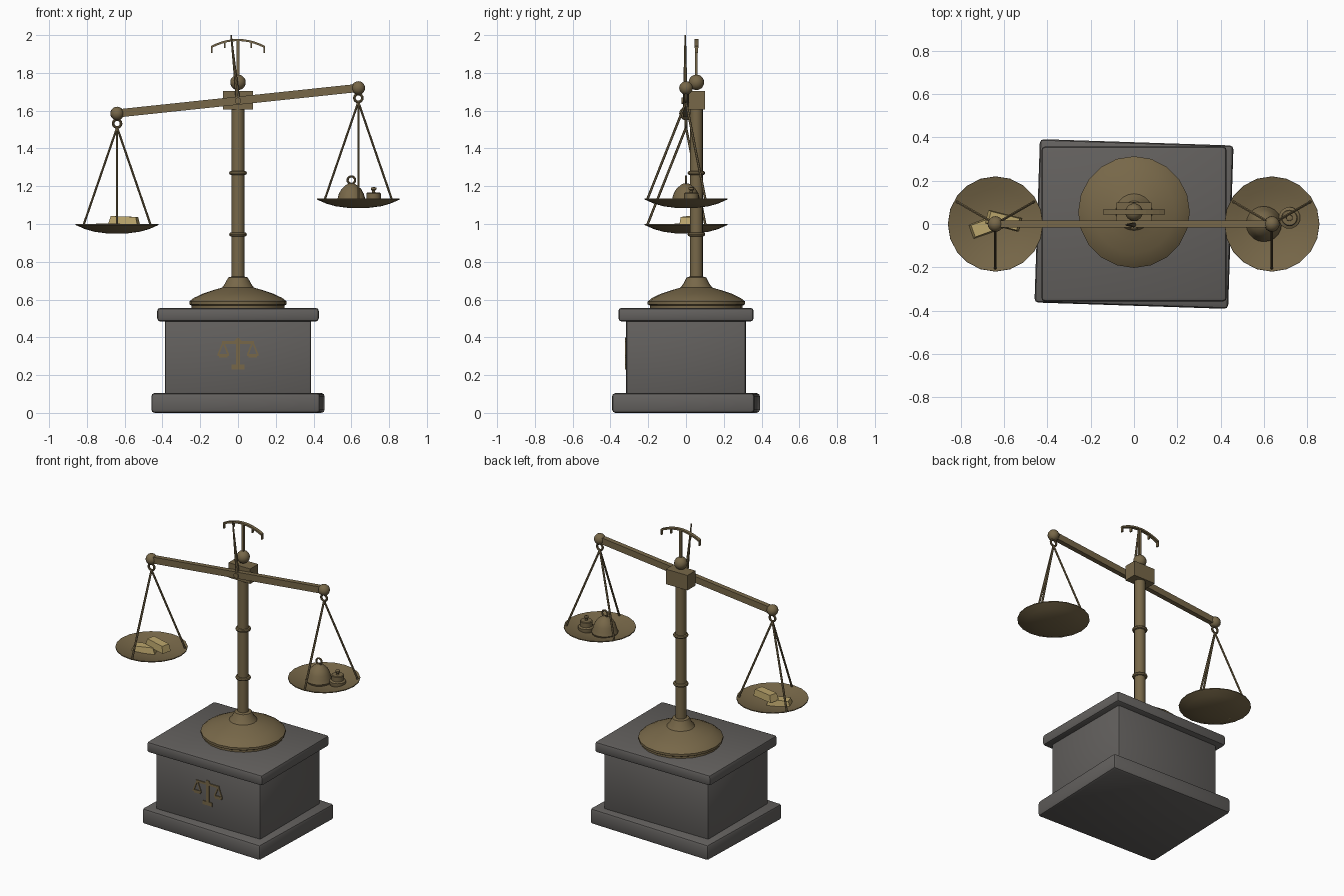
import bpy, bmesh, math
from math import radians, sin, cos, pi
from mathutils import Vector, Matrix

old = bpy.data.objects.get("Cube")
if old:
    bpy.data.objects.remove(old, do_unlink=True)


def material(name, rgb):
    m = bpy.data.materials.new(name)
    m.use_nodes = True
    m.diffuse_color = (*rgb, 1)
    bsdf = next(n for n in m.node_tree.nodes if n.type == 'BSDF_PRINCIPLED')
    bsdf.inputs["Base Color"].default_value = (*rgb, 1)
    return m


STONE = material("grey_stone", (0.125, 0.118, 0.112))
BRONZE = material("bronze", (0.185, 0.137, 0.066))
GOLD = material("pale_gold", (0.5, 0.38, 0.15))


def finish(bm, name, mat, loc=(0, 0, 0), rot=(0, 0, 0), smooth=True):
    bmesh.ops.recalc_face_normals(bm, faces=bm.faces)
    mesh = bpy.data.meshes.new(name)
    bm.to_mesh(mesh)
    bm.free()
    mesh.materials.append(mat)
    ob = bpy.data.objects.new(name, mesh)
    ob.location, ob.rotation_euler = loc, rot
    bpy.context.collection.objects.link(ob)
    if smooth:
        bpy.ops.object.select_all(action='DESELECT')
        ob.select_set(True)
        bpy.context.view_layer.objects.active = ob
        bpy.ops.object.shade_smooth_by_angle(angle=radians(35))
    return ob


def lathe(name, profile, mat, loc, sides=20, rot=(0, 0, 0)):
    """Spin (radius, height) points round the local z axis."""
    bm = bmesh.new()
    vs = [bm.verts.new((r, 0, z)) for r, z in profile]
    es = [bm.edges.new(p) for p in zip(vs, vs[1:])]
    bmesh.ops.spin(bm, geom=vs + es, axis=(0, 0, 1), cent=(0, 0, 0),
                   angle=2 * pi, steps=sides, use_merge=True)
    bmesh.ops.remove_doubles(bm, verts=bm.verts, dist=1e-5)
    return finish(bm, name, mat, loc, rot)


def box(name, size, mat, loc, rot=(0, 0, 0), bevel=0, taper=1):
    bm = bmesh.new()
    bmesh.ops.create_cube(bm, size=1)
    for v in bm.verts:
        k = taper if v.co.z > 0 else 1
        v.co = Vector((v.co.x * size[0] * k, v.co.y * size[1] * k, v.co.z * size[2]))
    if bevel:
        bmesh.ops.bevel(bm, geom=bm.edges[:], offset=bevel, segments=2,
                        profile=0.5, affect='EDGES')
    return finish(bm, name, mat, loc, rot, smooth=bool(bevel))


def rod(name, a, b, r1, r2, mat, sides=8):
    a, b = Vector(a), Vector(b)
    bm = bmesh.new()
    bmesh.ops.create_cone(bm, cap_ends=True, segments=sides, radius1=r1,
                          radius2=r2, depth=(b - a).length)
    turn = (b - a).to_track_quat('Z', 'Y').to_matrix().to_4x4()
    bmesh.ops.transform(bm, matrix=turn, verts=bm.verts)
    return finish(bm, name, mat, (a + b) / 2)


def ball(name, r, loc, mat):
    bm = bmesh.new()
    bmesh.ops.create_uvsphere(bm, u_segments=16, v_segments=10, radius=r)
    return finish(bm, name, mat, loc)


def ring(name, major, minor, loc, mat, rot=(0, 0, 0), sides=16):
    prof = [(major + minor * cos(t * pi / 4), minor * sin(t * pi / 4)) for t in range(9)]
    return lathe(name, prof, mat, loc, sides, rot)


# Stone pedestal, with the plinth turned slightly
box("plinth", (0.895, 0.755, 0.105), STONE, (0, 0, 0.0525), (0, 0, radians(-1.9)), 0.018)
box("pedestal_body", (0.775, 0.635, 0.40), STONE, (0, 0, 0.295), bevel=0.014)
box("pedestal_top", (0.855, 0.715, 0.072), STONE, (0, 0, 0.52), bevel=0.016)

# Balance emblem as thin inlaid plates on the front
FRONT = -0.319


def plate(name, w, h, x, z, tilt=0):
    box(name, (w, 0.008, h), BRONZE, (x, FRONT, z), (0, tilt, 0))


plate("emblem_post", 0.02, 0.16, 0, 0.315)
plate("emblem_foot", 0.07, 0.024, 0, 0.243)
plate("emblem_beam", 0.17, 0.014, 0, 0.373)
plate("emblem_finial", 0.028, 0.028, 0, 0.38, pi / 4)
for s in (-1, 1):
    for k in (-1, 1):
        plate("emblem_cord", 0.009, 0.07, s * 0.078 + k * 0.014, 0.34, -k * 0.38)
    plate("emblem_pan", 0.062, 0.012, s * 0.078, 0.306)
    plate("emblem_pan_bottom", 0.044, 0.01, s * 0.078, 0.297)

# Round foot, column and head
CY = 0.055
lathe("foot", [(0, 0.554), (0.245, 0.554), (0.245, 0.568), (0.258, 0.575), (0.258, 0.59),
               (0.235, 0.608), (0.19, 0.63), (0.13, 0.65), (0.085, 0.663), (0.07, 0.682),
               (0.052, 0.717), (0.033, 0.722), (0, 0.722)], BRONZE, (0, CY, 0))
rod("column", (0, CY, 0.71), (0, CY, 1.61), 0.034, 0.034, BRONZE, 16)
for z in (0.945, 1.27):
    ring("column_collar", 0.036, 0.011, (0, CY, z), BRONZE)
box("head_block", (0.16, 0.085, 0.1), BRONZE, (0, 0.057, 1.655))
ball("head_ball", 0.041, (0, CY, 1.75), BRONZE)

# Tilted beam with its pivot and pointer
TILT = math.atan2(0.135, 1.277)
PIVOT = Vector((0, 0, 1.653))
box("beam", (1.28, 0.032, 0.043), BRONZE, PIVOT, (0, -TILT, 0))
rod("pivot_pin", (0, -0.024, PIVOT.z), (0, 0.03, PIVOT.z), 0.017, 0.017, BRONZE, 12)
tip = PIVOT + Vector((-sin(TILT), 0, cos(TILT))) * 0.349
rod("pointer", PIVOT + Vector((0, -0.004, 0)), tip + Vector((0, -0.004, 0)),
    0.012, 0.004, BRONZE)

# Gauge: stem, curved scale and ticks
box("gauge_stem", (0.014, 0.014, 0.2), BRONZE, (0, CY, 1.875))
arc = [(0.14 * i / 5, 1.974 - 0.036 * (i / 5) ** 2) for i in range(-5, 6)]
for (x0, z0), (x1, z1) in zip(arc, arc[1:]):
    box("gauge_scale", (math.hypot(x1 - x0, z1 - z0) + 0.003, 0.022, 0.011), BRONZE,
        ((x0 + x1) / 2, CY, (z0 + z1) / 2), (0, -math.atan2(z1 - z0, x1 - x0), 0))
for i in (-5, -2.5, 0, 2.5, 5):
    box("gauge_tick", (0.008, 0.016, 0.034), BRONZE,
        (0.028 * i, CY, 1.957 - 0.036 * (i / 5) ** 2))

# Hanging pans
PAN = [(0, -0.048), (0.06, -0.046), (0.12, -0.038), (0.17, -0.024), (0.22, -0.002),
       (0.219, 0.003), (0.165, -0.014), (0.115, -0.026), (0.06, -0.034), (0, -0.036)]


def hanging_pan(side, x, z):
    ball(side + "_beam_ball", 0.036, (x, 0, z), BRONZE)
    ring(side + "_hook_ring", 0.021, 0.007, (x, 0, z - 0.053), BRONZE, (pi / 2, 0, 0))
    rim = z - 0.588
    for a in (30, 150, 270):
        a = radians(a)
        rod(side + "_pan_cord", (x, 0, z - 0.074),
            (x + 0.205 * cos(a), 0.205 * sin(a), rim - 0.002), 0.0065, 0.0065, BRONZE, 6)
    lathe(side + "_pan", PAN, BRONZE, (x, 0, rim))


hanging_pan("right", -0.64, 1.585)
hanging_pan("left", 0.637, 1.72)

# Gold bars, one leaning over the other
box("lower_gold_bar", (0.15, 0.07, 0.042), GOLD, (-0.685, -0.012, 0.981),
    (0, 0, radians(20)), taper=0.82)
box("upper_gold_bar", (0.16, 0.065, 0.045), GOLD, (-0.602, 0.015, 1.017),
    (0, radians(2), radians(-14)), taper=0.85)

# Weights: a domed one with a ring, and a stepped one with a knob
lathe("large_weight", [(0, 0), (0.078, 0), (0.082, 0.012), (0.073, 0.035), (0.066, 0.06),
                       (0.052, 0.085), (0.03, 0.105), (0.015, 0.114), (0, 0.116)],
      BRONZE, (0.6, 0, 1.1))
ring("large_weight_ring", 0.02, 0.006, (0.6, 0, 1.232), BRONZE, (pi / 2, 0, 0))
lathe("small_weight", [(0, 0), (0.048, 0), (0.05, 0.006), (0.05, 0.026), (0.038, 0.032),
                       (0.038, 0.062), (0.034, 0.066), (0.009, 0.066), (0.008, 0.076),
                       (0.015, 0.083), (0.014, 0.092), (0, 0.097)], BRONZE, (0.718, 0.028, 1.1))
